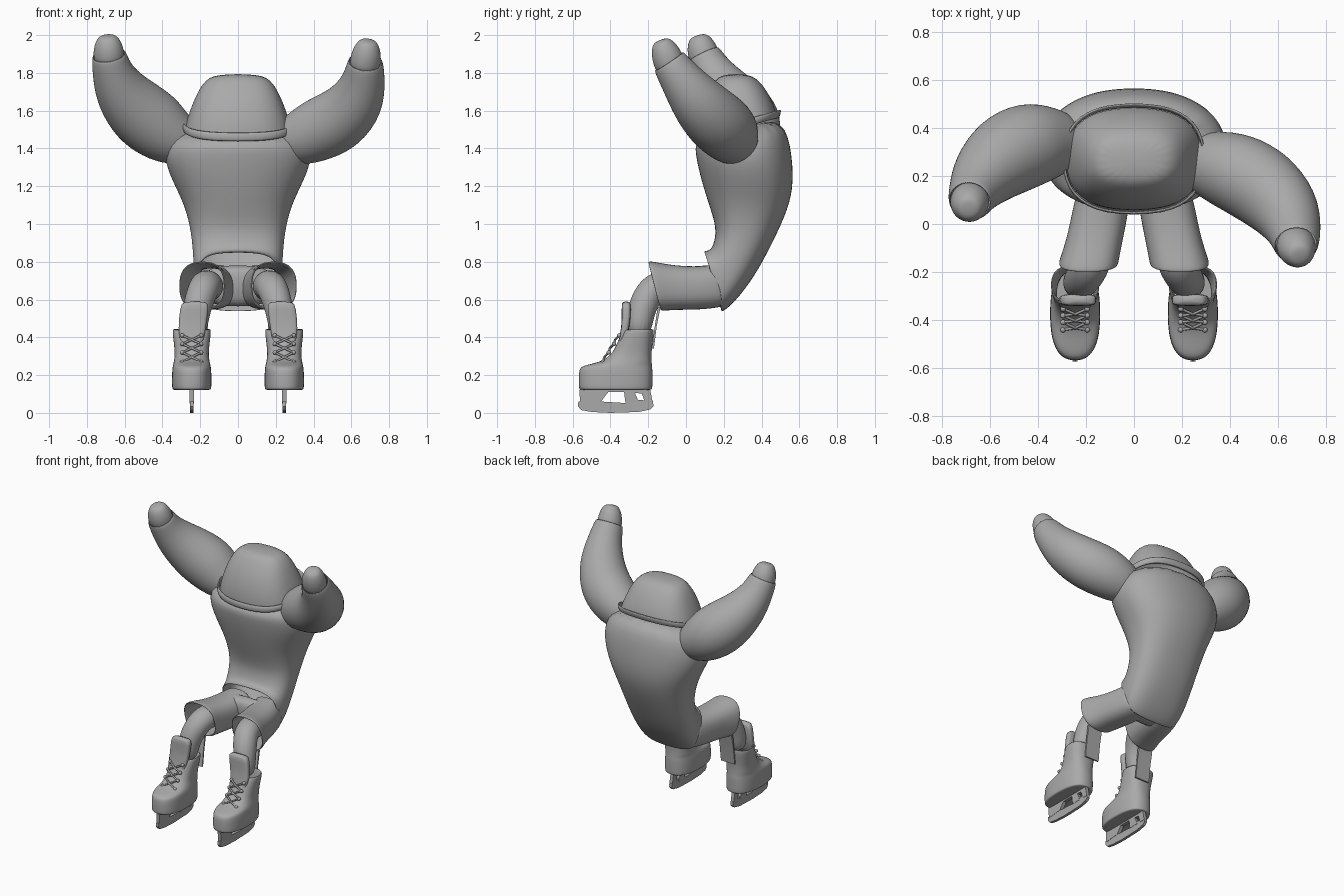
import bpy, bmesh, math
from mathutils import Vector

if "Cube" in bpy.data.objects:
    bpy.data.objects.remove(bpy.data.objects["Cube"], do_unlink=True)

GREY = (0.4, 0.4, 0.4, 1)
grey = bpy.data.materials.new("plain grey")
grey.use_nodes = True
grey.diffuse_color = GREY
grey.node_tree.nodes["Principled BSDF"].inputs["Base Color"].default_value = GREY


def finish(name, bm, subdiv=0, thick=0, angle=60):
    """Turn a bmesh into a smooth shaded object."""
    bmesh.ops.recalc_face_normals(bm, faces=bm.faces)
    mesh = bpy.data.meshes.new(name)
    bm.to_mesh(mesh)
    bm.free()
    ob = bpy.data.objects.new(name, mesh)
    bpy.context.collection.objects.link(ob)
    mesh.materials.append(grey)
    bpy.ops.object.select_all(action='DESELECT')
    ob.select_set(True)
    bpy.context.view_layer.objects.active = ob
    bpy.ops.object.shade_smooth_by_angle(angle=math.radians(angle))
    if thick:
        mod = ob.modifiers.new("Thickness", 'SOLIDIFY')
        mod.thickness = thick
        mod.offset = -1
    if subdiv:
        mod = ob.modifiers.new("Smooth", 'SUBSURF')
        mod.levels = mod.render_levels = subdiv
    return ob


def loft(name, rings, caps=(True, True), subdiv=2, thick=0):
    """Skin a list of point rings."""
    bm = bmesh.new()
    rows = [[bm.verts.new(p) for p in ring] for ring in rings]
    n = len(rows[0])
    for a, b in zip(rows, rows[1:]):
        for i in range(n):
            j = (i + 1) % n
            bm.faces.new((a[i], a[j], b[j], b[i]))
    for cap, row in zip(caps, (rows[0], rows[-1])):
        if cap:
            bm.faces.new(row)
    return finish(name, bm, subdiv, thick, 85)


def oval(front, back, width, x=0, p=2.5, n=20):
    """Squarish ring spanned by a front and a back (y, z) point and a half width."""
    f, b = Vector((x, *front)), Vector((x, *back))
    mid, half = (f + b) / 2, (b - f) / 2
    ring = []
    for i in range(n):
        t = math.tau * i / n
        c, s = math.cos(t), math.sin(t)
        u = math.copysign(abs(c) ** (2 / p), c)
        v = math.copysign(abs(s) ** (2 / p), s)
        ring.append(mid + Vector((width * u, 0, 0)) + half * v)
    return ring


def tube(path, ref, n=16):
    """Rings along (x, y, z, radius) points, square to the path."""
    pts = [Vector(p[:3]) for p in path]
    rings = []
    for i, p in enumerate(pts):
        t = (pts[min(i + 1, len(pts) - 1)] - pts[max(i - 1, 0)]).normalized()
        a = t.cross(Vector(ref)).normalized()
        b = a.cross(t)
        r = path[i][3]
        rings.append([p + r * (a * math.cos(math.tau * k / n) + b * math.sin(math.tau * k / n))
                      for k in range(n)])
    return rings


def plates(name, outlines, x, thickness):
    """Upright plates from (y, z) outlines."""
    bm = bmesh.new()
    for outline in outlines:
        sides = [[bm.verts.new((x + s * thickness / 2, y, z)) for y, z in outline] for s in (-1, 1)]
        for side in sides:
            bm.faces.new(side)
        for i in range(len(outline)):
            j = (i + 1) % len(outline)
            bm.faces.new((sides[0][i], sides[0][j], sides[1][j], sides[1][i]))
    return finish(name, bm, angle=30)


# Torso, open at the hem and spreading into the shoulders
loft("torso", [
    oval((0.095, 0.86), (0.19, 0.53), 0.225, p=3.2),
    oval((0.135, 0.86), (0.255, 0.58), 0.233, p=3),
    oval((0.155, 0.93), (0.365, 0.72), 0.24),
    oval((0.155, 1.00), (0.46, 0.90), 0.248),
    oval((0.11, 1.13), (0.545, 1.08), 0.285, p=2.4),
    oval((0.07, 1.26), (0.575, 1.22), 0.36, p=2.3),
    oval((0.045, 1.38), (0.56, 1.42), 0.415, p=2.2),
    oval((0.045, 1.46), (0.50, 1.59), 0.30)], caps=(False, True), thick=0.012)

# Domed head and its collar
loft("head", [
    oval((0.055, 1.45), (0.485, 1.56), 0.285),
    oval((0.055, 1.53), (0.475, 1.61), 0.268),
    oval((0.085, 1.65), (0.445, 1.68), 0.232),
    oval((0.14, 1.745), (0.395, 1.755), 0.188),
    oval((0.185, 1.795), (0.335, 1.795), 0.125)], caps=(False, True))
loft("collar", [
    oval((0.04, 1.435), (0.495, 1.56), 0.295),
    oval((0.035, 1.46), (0.502, 1.58), 0.303),
    oval((0.04, 1.485), (0.508, 1.605), 0.298)], caps=(False, False), subdiv=1, thick=0.012)

# Raised arms: sleeve path, then the hand reaching on from the cuff
arms = {
    "right": ([(-0.23, 0.34, 1.41, 0.10), (-0.33, 0.34, 1.445, 0.15), (-0.435, 0.335, 1.52, 0.185),
               (-0.54, 0.285, 1.605, 0.18), (-0.63, 0.20, 1.715, 0.142), (-0.67, 0.13, 1.82, 0.106),
               (-0.684, 0.092, 1.90, 0.093)], (-0.69, 0.062, 2.0)),
    "left": ([(0.22, 0.27, 1.41, 0.10), (0.31, 0.25, 1.445, 0.145), (0.42, 0.22, 1.495, 0.172),
              (0.54, 0.155, 1.55, 0.175), (0.635, 0.06, 1.65, 0.152), (0.67, -0.03, 1.77, 0.114),
              (0.675, -0.093, 1.865, 0.095)], (0.69, -0.135, 1.975)),
}
for side, (path, tip) in arms.items():
    loft(side + "_sleeve", tube(path, (0, 1, 0)), caps=(True, False), thick=0.012)
    wrist, tip = Vector(path[-1][:3]), Vector(tip)
    hand = [(*wrist.lerp(tip, t), r) for t, r in
            ((-0.5, 0.08), (0, 0.084), (0.4, 0.078), (0.8, 0.06), (1, 0.035))]
    loft(side + "_hand", tube(hand, (0, 1, 0)))

# Hips filling the hem
loft("hips", [
    oval((0.13, 0.79), (0.20, 0.57), 0.205, p=3),
    oval((0.08, 0.78), (0.13, 0.56), 0.19, p=3),
    oval((0.03, 0.76), (0.05, 0.57), 0.13, p=3)])

for side, s in (("right", -1), ("left", 1)):
    foot = s * 0.245

    # Shorts leg with an open, slanted end
    loft(side + "_shorts_leg", [
        oval((0.20, 0.56), (0.17, 0.79), 0.11, s * 0.115),
        oval((0.08, 0.545), (0.08, 0.775), 0.118, s * 0.135),
        oval((-0.04, 0.545), (-0.06, 0.78), 0.118, s * 0.16),
        oval((-0.11, 0.54), (-0.16, 0.80), 0.123, s * 0.183),
        oval((-0.135, 0.54), (-0.20, 0.805), 0.126, s * 0.19)],
        caps=(False, False), thick=0.012)

    # Bent leg
    loft(side + "_leg", tube([
        (s * 0.15, 0.02, 0.66, 0.085), (s * 0.165, -0.10, 0.68, 0.085),
        (s * 0.18, -0.17, 0.665, 0.083), (s * 0.205, -0.215, 0.60, 0.08),
        (s * 0.222, -0.24, 0.53, 0.074), (s * 0.235, -0.255, 0.40, 0.066)], (1, 0, 0)))

    # Thin strip hanging behind the leg
    plates(side + "_strap", [[(-0.15, 0.56), (-0.135, 0.56), (-0.155, 0.46),
                              (-0.17, 0.34), (-0.18, 0.34), (-0.165, 0.46)]], s * 0.215, 0.11)

    # Boot with a tongue
    loft(side + "_boot", [
        oval((-0.555, 0.12), (-0.185, 0.12), 0.095, foot),
        oval((-0.568, 0.125), (-0.177, 0.125), 0.104, foot),
        oval((-0.57, 0.15), (-0.175, 0.15), 0.106, foot),
        oval((-0.57, 0.225), (-0.175, 0.225), 0.105, foot),
        oval((-0.555, 0.25), (-0.178, 0.25), 0.101, foot),
        oval((-0.455, 0.268), (-0.18, 0.268), 0.096, foot),
        oval((-0.398, 0.305), (-0.182, 0.305), 0.09, foot),
        oval((-0.368, 0.36), (-0.178, 0.36), 0.094, foot),
        oval((-0.335, 0.445), (-0.165, 0.445), 0.106, foot)],
        caps=(True, False), thick=0.015)
    loft(side + "_tongue", [
        oval((-0.37, 0.34), (-0.335, 0.34), 0.06, foot, 4),
        oval((-0.338, 0.45), (-0.295, 0.45), 0.074, foot, 4),
        oval((-0.342, 0.56), (-0.29, 0.56), 0.076, foot - s * 0.015, 4),
        oval((-0.338, 0.592), (-0.295, 0.592), 0.068, foot - s * 0.018, 4)], subdiv=1)

    # Crossed laces between rows of hooks
    rows = [(-0.44 + 0.62 * (z - 0.27), z) for z in (0.27, 0.32, 0.365, 0.41)]
    bm = bmesh.new()
    for y, z in rows:
        for e in (-1, 1):
            made = bmesh.ops.create_icosphere(bm, subdivisions=2, radius=0.012)
            bmesh.ops.translate(bm, verts=made["verts"], vec=(foot + e * 0.05, y, z))
    finish(side + "_lace_hooks", bm)
    laces = bpy.data.curves.new(side + "_laces", 'CURVE')
    laces.dimensions = '3D'
    laces.bevel_depth = 0.006
    laces.bevel_resolution = 2
    laces.materials.append(grey)
    runs = [(rows[0], rows[0])] + list(zip(rows, rows[1:]))
    for a, b in runs:
        for e in (-1, 1):
            line = laces.splines.new('POLY')
            line.points.add(2)
            mid = ((a[0] + b[0]) / 2 - 0.008, (a[1] + b[1]) / 2)
            for pt, x, yz in zip(line.points, (-0.05, 0, 0.05), (a, mid, b)):
                pt.co = (foot + e * x, *yz, 1)
    bpy.context.collection.objects.link(bpy.data.objects.new(side + "_laces", laces))

    # Blade holder posts and the runner
    plates(side + "_blade_holder", [
        [(-0.565, 0.125), (-0.40, 0.125), (-0.45, 0.06), (-0.56, 0.05)],
        [(-0.33, 0.125), (-0.27, 0.105), (-0.255, 0.07), (-0.25, 0.05), (-0.32, 0.05)],
        [(-0.41, 0.125), (-0.185, 0.125), (-0.225, 0.102), (-0.33, 0.11), (-0.41, 0.11)],
        [(-0.19, 0.125), (-0.175, 0.05), (-0.215, 0.05), (-0.235, 0.105)]], foot, 0.024)
    plates(side + "_runner", [
        [(-0.57, 0.06), (-0.572, 0.035), (-0.555, 0.015), (-0.50, 0.005), (-0.40, 0.0),
         (-0.25, 0.005), (-0.19, 0.018), (-0.172, 0.035), (-0.175, 0.062),
         (-0.26, 0.07), (-0.32, 0.052), (-0.45, 0.06)]], foot, 0.02)
